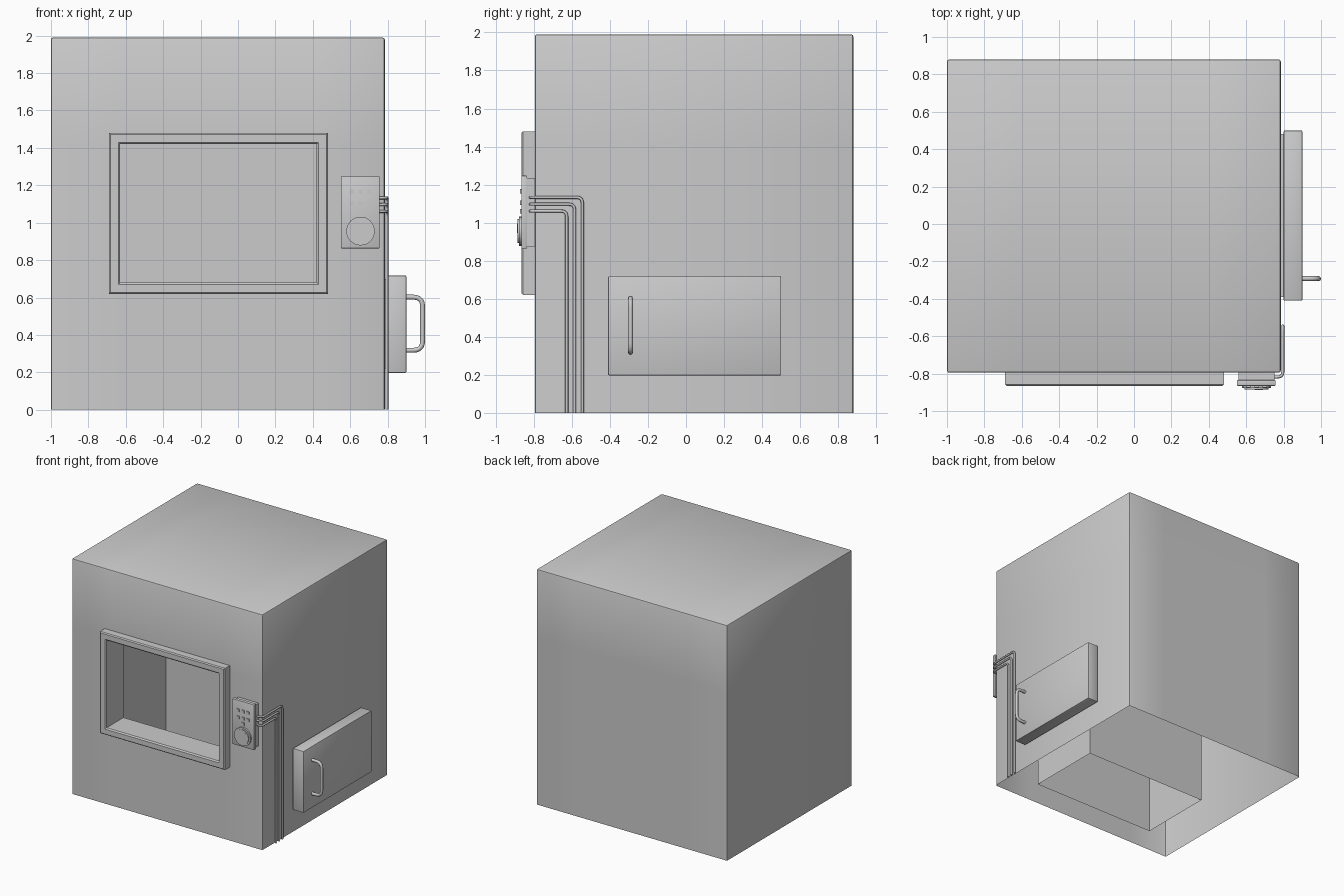
import bpy, bmesh, math
from mathutils import Vector, Matrix

if "Cube" in bpy.data.objects:
    bpy.data.objects.remove(bpy.data.objects["Cube"])


def finish(name, bm, angle=40):
    bmesh.ops.recalc_face_normals(bm, faces=bm.faces) if name == "window_frame" else None
    me = bpy.data.meshes.new(name)
    bm.to_mesh(me)
    bm.free()
    ob = bpy.data.objects.new(name, me)
    bpy.context.collection.objects.link(ob)
    bpy.ops.object.select_all(action='DESELECT')
    ob.select_set(True)
    bpy.context.view_layer.objects.active = ob
    bpy.ops.object.shade_smooth_by_angle(angle=math.radians(angle))
    return ob


def cuboid(lo, hi):
    lo, hi = Vector(lo), Vector(hi)
    bm = bmesh.new()
    size = hi - lo
    bmesh.ops.create_cube(bm, size=1, matrix=Matrix.Translation((lo + hi) / 2) @ Matrix.Diagonal((*size, 1)))
    return bm


def box(name, lo, hi, bevel=0.0):
    bm = cuboid(lo, hi)
    if bevel:
        bmesh.ops.bevel(bm, geom=bm.edges[:], offset=bevel, segments=2, profile=0.5, affect='EDGES')
    return finish(name, bm)


def open_shell(name, lo, hi, hole, bevel=0.0):
    """Box with no bottom and a rectangular opening in its front wall."""
    bm = cuboid(lo, hi)
    bmesh.ops.delete(bm, geom=[f for f in bm.faces if f.normal.z < -0.9], context='FACES')
    if bevel:
        edges = [e for e in bm.edges if not e.is_boundary]
        bmesh.ops.bevel(bm, geom=edges, offset=bevel, segments=2, profile=0.5, affect='EDGES')
    x0, x1, z0, z1 = hole
    for co, no in (((x0, 0, 0), (1, 0, 0)), ((x1, 0, 0), (1, 0, 0)),
                   ((0, 0, z0), (0, 0, 1)), ((0, 0, z1), (0, 0, 1))):
        bmesh.ops.bisect_plane(bm, geom=bm.verts[:] + bm.edges[:] + bm.faces[:], plane_co=co, plane_no=no)
    bm.normal_update()

    def in_hole(f):
        c = f.calc_center_median()
        return f.normal.y < -0.9 and x0 < c.x < x1 and z0 < c.z < z1
    bmesh.ops.delete(bm, geom=[f for f in bm.faces if in_hole(f)], context='FACES')
    return finish(name, bm)


def disc(name, x, z, r, y_back, y_front, sides):
    bm = bmesh.new()
    m = Matrix.Translation((x, (y_back + y_front) / 2, z)) @ Matrix.Rotation(math.pi / 2, 4, 'X')
    bmesh.ops.create_cone(bm, cap_ends=True, segments=sides, radius1=r, radius2=r,
                          depth=y_back - y_front, matrix=m)
    return finish(name, bm)


def rounded(points, r, steps=5):
    """Replace the inner corners of a path with small arcs."""
    pts = [Vector(p) for p in points]
    out = [pts[0]]
    for a, b, c in zip(pts, pts[1:], pts[2:]):
        p, q = b + (a - b).normalized() * r, b + (c - b).normalized() * r
        for i in range(steps + 1):
            t = i / steps
            out.append(p * (1 - t) ** 2 + b * 2 * t * (1 - t) + q * t * t)
    return out + [pts[-1]]


def tube(name, points, radius, corner):
    path = rounded(points, corner)
    cu = bpy.data.curves.new(name, 'CURVE')
    cu.dimensions = '3D'
    cu.bevel_depth = radius
    cu.bevel_resolution = 2
    cu.use_fill_caps = True
    sp = cu.splines.new('POLY')
    sp.points.add(len(path) - 1)
    for p, co in zip(sp.points, path):
        p.co = (*co, 1)
    sp.use_smooth = True
    ob = bpy.data.objects.new(name, cu)
    bpy.context.collection.objects.link(ob)
    return ob


# Outer housing and inner chamber, both open underneath
HOLE = (-0.63, 0.42, 0.68, 1.42)
open_shell("housing", (-1, -0.795, 0), (0.785, 0.88, 1.99), HOLE, 0.012)
open_shell("chamber", (-0.69, -0.63, 0.05), (0.48, 0.02, 1.85), HOLE)

# Window frame: profile of (inset, y) lofted around a rectangle, running back to the chamber
bm = bmesh.new()
loops = []
for d, y in ((0, -0.79), (0, -0.857), (0.008, -0.865), (0.05, -0.865), (0.06, -0.855), (0.06, -0.63)):
    x0, x1, z0, z1 = -0.69 + d, 0.48 - d, 0.62 + d, 1.48 - d
    loops.append([bm.verts.new(p) for p in ((x0, y, z0), (x1, y, z0), (x1, y, z1), (x0, y, z1))])
for a, b in zip(loops, loops[1:]):
    for i in range(4):
        j = (i + 1) % 4
        bm.faces.new((a[i], a[j], b[j], b[i]))
# The profile runs outside, front, inside: orient so the front faces -y
frame = finish("window_frame", bm)
front = max(frame.data.polygons, key=lambda p: abs(p.normal.y) * p.area)
if front.normal.y > 0:
    frame.data.flip_normals()

# Control panel with buttons and dial
box("panel_base", (0.56, -0.84, 0.875), (0.75, -0.79, 1.235))
box("panel_plate", (0.55, -0.865, 0.863), (0.757, -0.835, 1.247), 0.004)
for r, z in enumerate((1.165, 1.105, 1.06)):
    for c, x in enumerate((0.61, 0.655, 0.70)):
        if r < 2 or c == 1:
            box(f"button_{r}_{c}", (x - 0.012, -0.873, z - 0.012), (x + 0.012, -0.86, z + 0.012))
disc("dial_rim", 0.655, 0.955, 0.077, -0.86, -0.878, 16)
disc("dial_face", 0.655, 0.955, 0.063, -0.87, -0.885, 16)
bm = cuboid((-0.004, -0.888, -0.01), (0.004, -0.88, 0.05))
bmesh.ops.rotate(bm, verts=bm.verts, cent=(0, 0, 0), matrix=Matrix.Rotation(math.radians(40), 3, 'Y'))
bmesh.ops.translate(bm, verts=bm.verts, vec=(0.655, 0, 0.955))
finish("dial_pointer", bm)

# Three pipes from the panel round the corner and down to the floor
for i in range(3):
    y, z = -0.545 - 0.041 * i, 1.133 - 0.036 * i
    tube(f"pipe_{i}", [(0.74, -0.818, z), (0.796, -0.818, z), (0.796, y, z), (0.796, y, 0)], 0.008, 0.03)

# Side door with backing plate and handle
box("door_backing", (0.78, -0.39, 0.22), (0.805, 0.48, 0.70))
box("door", (0.80, -0.41, 0.197), (0.90, 0.50, 0.718), 0.006)
tube("door_handle", [(0.89, -0.292, 0.602), (0.987, -0.292, 0.602),
                     (0.987, -0.292, 0.318), (0.89, -0.292, 0.318)], 0.013, 0.05)
